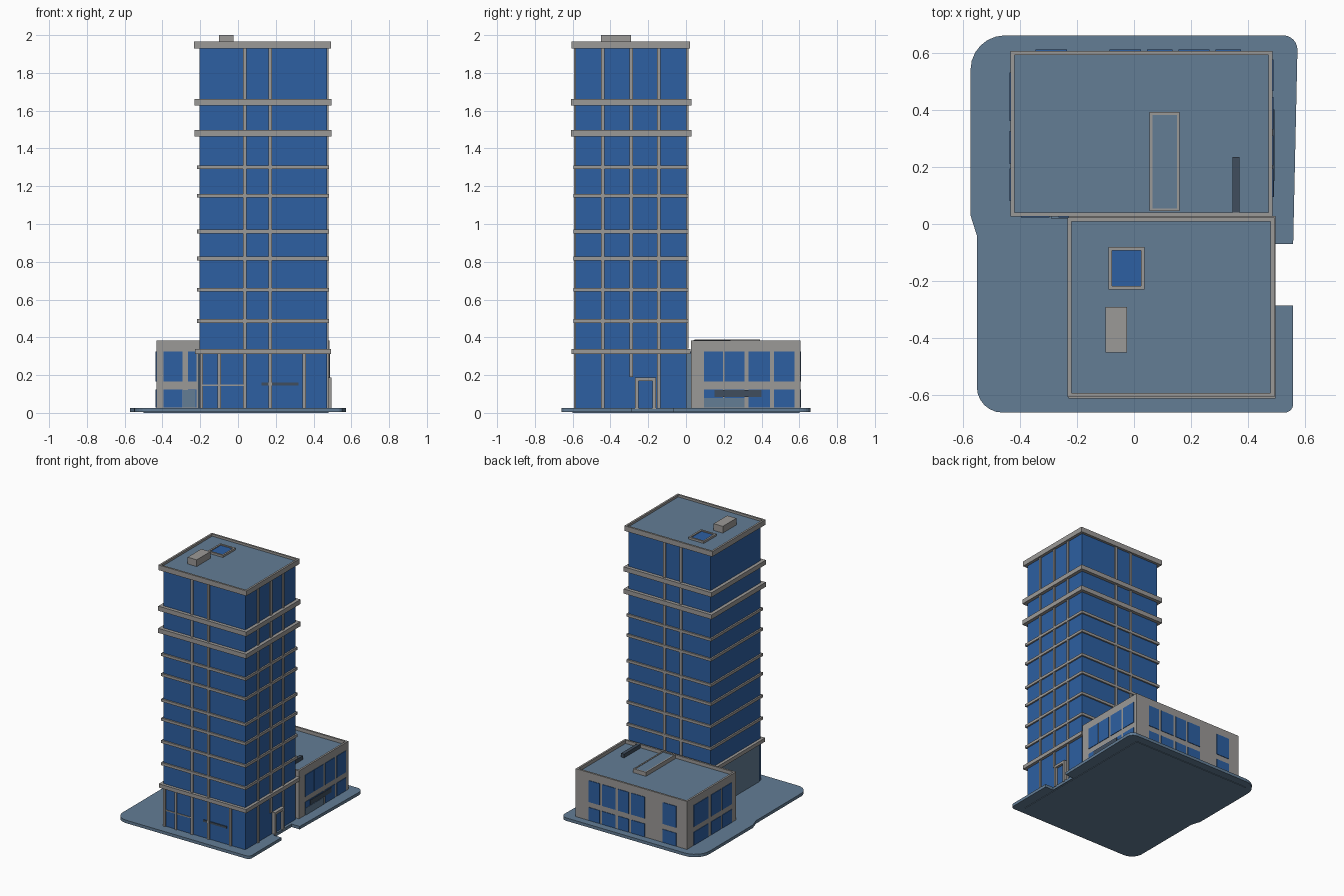
import bpy, bmesh, math

if "Cube" in bpy.data.objects:
    bpy.data.objects.remove(bpy.data.objects["Cube"])


def material(name, rgb):
    m = bpy.data.materials.new(name)
    m.diffuse_color = (*rgb, 1)
    m.use_nodes = True
    m.node_tree.nodes["Principled BSDF"].inputs["Base Color"].default_value = m.diffuse_color
    return m


SLATE = material("slate", (0.125, 0.205, 0.30))
BLUE = material("blue_glass", (0.026, 0.115, 0.36))
GREY = material("warm_grey", (0.33, 0.32, 0.31))
DARK = material("dark_slate", (0.05, 0.075, 0.11))


def finish(name, bm, mat):
    bmesh.ops.recalc_face_normals(bm, faces=bm.faces)
    me = bpy.data.meshes.new(name)
    bm.to_mesh(me)
    bm.free()
    me.materials.append(mat)
    ob = bpy.data.objects.new(name, me)
    bpy.context.collection.objects.link(ob)
    return ob


def boxes(name, mat, items):
    """One object made of boxes (x0, x1, y0, y1, z0, z1)."""
    bm = bmesh.new()
    for x0, x1, y0, y1, z0, z1 in items:
        vs = bmesh.ops.create_cube(bm, size=1)["verts"]
        for v in vs:
            v.co = (x1 if v.co.x > 0 else x0, y1 if v.co.y > 0 else y0,
                    z1 if v.co.z > 0 else z0)
    return finish(name, bm, mat)


def ring(x0, x1, y0, y1, z0, z1, t):
    """Four walls of thickness t around a rectangle."""
    return [(x0, x1, y0, y0 + t, z0, z1), (x0, x1, y1 - t, y1, z0, z1),
            (x0, x0 + t, y0 + t, y1 - t, z0, z1), (x1 - t, x1, y0 + t, y1 - t, z0, z1)]


# Ground plate: outline of (x, y, corner radius), with the door notch on the right
outline = [(-0.55, -0.66, 0.09), (0.557, -0.66, 0.03), (0.557, -0.285, 0),
           (0.49, -0.285, 0), (0.49, -0.07, 0), (0.557, -0.07, 0),
           (0.572, 0.66, 0.05), (-0.572, 0.66, 0.12), (-0.572, 0.03, 0), (-0.55, -0.04, 0)]
pts = []
for x, y, r in outline:
    if r == 0:
        pts.append((x, y))
        continue
    sx, sy = math.copysign(1, x), math.copysign(1, y)
    mid = math.atan2(sy, sx)
    for i in range(7):
        a = mid + (i / 6 - 0.5) * math.pi / 2
        pts.append((x - sx * r + r * math.cos(a), y - sy * r + r * math.sin(a)))
bm = bmesh.new()
face = bm.faces.new([bm.verts.new((x, y, 0.004)) for x, y in pts])
ext = bmesh.ops.extrude_face_region(bm, geom=[face])["geom"]
for v in ext:
    if isinstance(v, bmesh.types.BMVert):
        v.co.z = 0.026
finish("ground_plate", bm, SLATE)
boxes("plate_underside", SLATE, [(-0.5, 0.48, -0.6, 0.6, 0, 0.01)])

# Tower glass body
X0, X1, Y0, Y1 = -0.205, 0.47, -0.585, 0.003
boxes("tower_glass", BLUE, [(X0, X1, Y0, Y1, 0.02, 1.935)])
boxes("tower_left_ground_wall", SLATE, [(X0 - 0.006, X0, Y0 + 0.02, Y1 + 0.03, 0.02, 0.32)])

# Floor bands: (height, half thickness, overhang)
bands = [(0.325, 0.014, 0.022), (1.48, 0.017, 0.025), (1.645, 0.017, 0.025)]
bands += [(z, 0.010, 0.011) for z in (0.487, 0.652, 0.818, 0.96, 1.15, 1.30)]
boxes("floor_bands", GREY, [(X0 - o, X1 + o, Y0 - o, Y1 + o, z - h, z + h)
                            for z, h, o in bands])

# Top cornice, roof and roof equipment
RX0, RX1, RY0, RY1 = -0.232, 0.492, -0.605, 0.022
boxes("top_cornice", GREY, ring(RX0, RX1, RY0, RY1, 1.928, 1.966, 0.014)
      + [(RX0 + 0.014, RX1 - 0.014, RY0 + 0.014, RY1 - 0.014, 1.928, 1.936)])
boxes("tower_roof", SLATE, [(RX0 + 0.012, RX1 - 0.012, RY0 + 0.012, RY1 - 0.012, 1.934, 1.95)])
boxes("roof_vent_box", GREY, [(-0.1, -0.025, -0.45, -0.29, 1.945, 2.0)])
boxes("skylight_frame", GREY, ring(-0.09, 0.037, -0.23, -0.08, 1.945, 1.965, 0.013))
boxes("skylight_glass", BLUE, [(-0.078, 0.025, -0.218, -0.092, 1.945, 1.958)])

# Tower mullions
w, p = 0.009, 0.009
mull = []
for x in (0.035, 0.17):
    mull.append((x - w, x + w, Y0 - p, Y0, 0.025, 1.93))
    mull.append((x - w, x + w, Y1, Y1 + p, 0.34, 1.93))
for y in (-0.44, -0.29, -0.145):
    mull.append((X1, X1 + p, y - w, y + w, 0.31 if y == -0.29 else 0.025, 1.93))
for x in (-0.193, -0.1, 0.35):
    mull.append((x - w, x + w, Y0 - p, Y0, 0.025, 0.32))
mull.append((X1, X1 + p, -0.29 - w, -0.29 + w, 0.19, 0.32))
boxes("tower_mullions", GREY, mull)
boxes("lobby_rail", GREY, [(-0.19, 0.03, Y0 - 0.005, Y0, 0.142, 0.15)])
boxes("lobby_dark_panel", DARK, [(0.125, 0.32, Y0 - 0.006, Y0, 0.145, 0.16)])

# Side entrance
boxes("door_frame", GREY, [(X1, 0.495, -0.27, -0.252, 0.02, 0.187),
                           (X1, 0.495, -0.178, -0.16, 0.02, 0.187),
                           (X1, 0.495, -0.252, -0.178, 0.168, 0.187)])
boxes("door_glass", BLUE, [(X1, 0.477, -0.252, -0.178, 0.02, 0.168)])

# Annex walls, parapet and roof
AX0, AX1, AY0, AY1, AZ = -0.432, 0.484, 0.026, 0.606, 0.383
boxes("annex_walls", GREY, [(AX0, AX1, AY0, AY1, 0.02, 0.345)]
      + ring(AX0, AX1, AY0, AY1, 0.345, AZ, 0.014))
boxes("annex_roof", SLATE, [(AX0 + 0.012, AX1 - 0.012, AY0 + 0.012, AY1 - 0.012, 0.34, 0.358)])
boxes("annex_roof_duct", GREY, ring(0.055, 0.16, 0.045, 0.392, 0.355, 0.388, 0.01))
boxes("annex_duct_cover", SLATE, [(0.064, 0.151, 0.054, 0.383, 0.355, 0.384)])
boxes("annex_roof_fin", DARK, [(0.345, 0.37, 0.04, 0.235, 0.355, 0.386)])

# Annex windows: two rows of plates on each side
rows = [(0.165, 0.325), (0.028, 0.125)]
t = 0.004
panes = []
for z0, z1 in rows:
    for a, b in ((0.095, 0.195), (0.205, 0.31), (0.33, 0.445), (0.465, 0.575)):
        panes.append((AX1, AX1 + t, a, b, z0, z1))
    for a, b in ((0.08, 0.195), (0.21, 0.325), (0.36, 0.53)):
        panes.append((AX0 - t, AX0, a, b, z0, z1))
    for a, b in ((0.285, 0.375), (0.155, 0.265), (0.045, 0.135), (-0.085, 0.025),
                 (-0.345, -0.235)):
        panes.append((a, b, AY1, AY1 + t, z0, z1))
    for a, b in ((-0.395, -0.295), (-0.265, -0.22)):
        panes.append((a, b, AY0 - t, AY0, z0, z1))
boxes("annex_windows", BLUE, panes)
boxes("annex_low_panels", SLATE, [(AX1, AX1 + 0.006, 0.095, 0.31, 0.028, 0.08),
                                  (-0.29, -0.225, AY0 - 0.006, AY0, 0.028, 0.12)])
boxes("annex_awning", DARK, [(AX1, AX1 + 0.008, 0.15, 0.4, 0.085, 0.12)])
